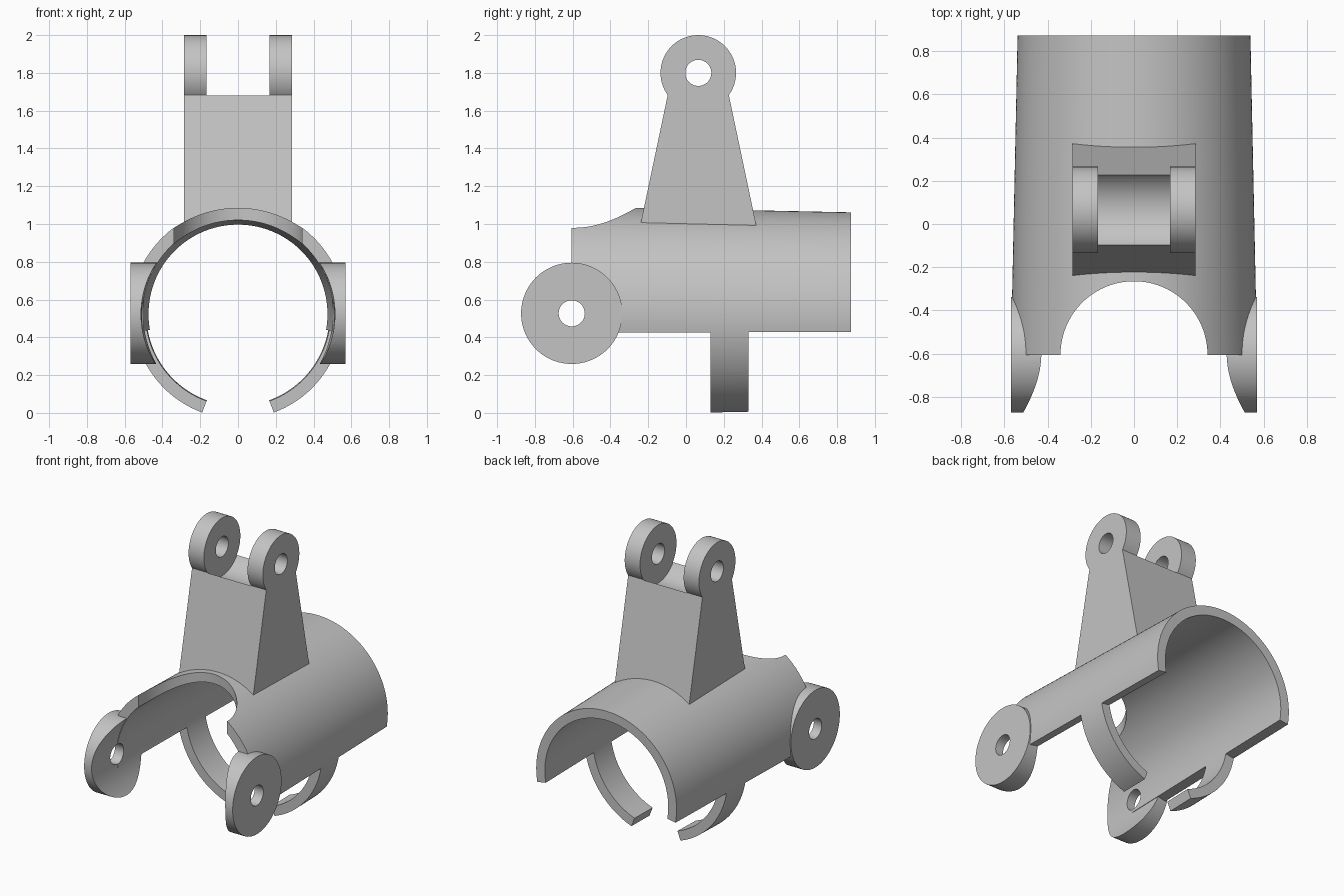
import bpy, bmesh
from math import sin, cos, radians, pi
from mathutils import Matrix

if "Cube" in bpy.data.objects:
    bpy.data.objects.remove(bpy.data.objects["Cube"])

AXIS_Z = 0.523            # height of the sleeve axis
WALL = 0.065
EAR_Y, EAR_Z, EAR_R = -0.605, 0.527, 0.268
LUG_Y, LUG_Z, LUG_R = 0.065, 1.8, 0.2
HOLE_R = 0.069

grey = bpy.data.materials.new("plain grey")
grey.use_nodes = True
grey.diffuse_color = (0.55, 0.55, 0.55, 1)
grey.node_tree.nodes["Principled BSDF"].inputs["Base Color"].default_value = (0.55, 0.55, 0.55, 1)


def outer_radius(y):
    return 0.557 - 0.021 * y


def make_object(name, bm):
    bmesh.ops.recalc_face_normals(bm, faces=bm.faces)
    mesh = bpy.data.meshes.new(name)
    bm.to_mesh(mesh)
    bm.free()
    obj = bpy.data.objects.new(name, mesh)
    bpy.context.collection.objects.link(obj)
    mesh.materials.append(grey)
    return obj


def cylinder(name, axis, centre, r1, r2, depth, segments=96):
    """Cylinder or cone along x, y or z; r1 is the end on the negative side."""
    turn = {"x": Matrix.Rotation(pi / 2, 4, "Y"),
            "y": Matrix.Rotation(-pi / 2, 4, "X"),
            "z": Matrix.Identity(4)}[axis]
    bm = bmesh.new()
    bmesh.ops.create_cone(bm, cap_ends=True, segments=segments, radius1=r1, radius2=r2,
                          depth=depth, matrix=Matrix.Translation(centre) @ turn)
    return make_object(name, bm)


def bore(offset):
    """Tapered cutter that follows the inside of the sleeve."""
    return cylinder("bore_cutter", "y", (0, 0, AXIS_Z), outer_radius(-1) - WALL + offset,
                    outer_radius(1) - WALL + offset, 2, 180)


def pin(y, z):
    return cylinder("pin_cutter", "x", (0, y, z), HOLE_R, HOLE_R, 3, 64)


def apply(obj, modifier):
    with bpy.context.temp_override(object=obj, active_object=obj, selected_objects=[obj]):
        bpy.ops.object.modifier_apply(modifier=modifier.name)


def cut(obj, *cutters):
    for cutter in cutters:
        mod = obj.modifiers.new("cut", "BOOLEAN")
        mod.operation = "DIFFERENCE"
        mod.solver = "EXACT"
        mod.object = cutter
        bpy.context.view_layer.update()
        apply(obj, mod)
        bpy.data.objects.remove(cutter)


# Tapered open sleeve with the two clip arms continuing below it
bm = bmesh.new()
stations = [-0.605, 0.13, 0.33, 0.873]
angles = list(range(-70, 251, 2))
grid = [[bm.verts.new((outer_radius(y) * cos(radians(a)), y,
                       AXIS_Z + outer_radius(y) * sin(radians(a)))) for a in angles]
        for y in stations]
for j in range(len(stations) - 1):
    for i, a in enumerate(angles[:-1]):
        if j == 1 or -10 <= a < 190:
            bm.faces.new((grid[j][i], grid[j][i + 1], grid[j + 1][i + 1], grid[j + 1][i]))
bmesh.ops.delete(bm, geom=[v for v in bm.verts if not v.link_faces], context="VERTS")
for f in bm.faces:
    c = f.calc_center_median()
    f.normal_update()
    if f.normal.x * c.x + f.normal.z * (c.z - AXIS_Z) < 0:
        f.normal_flip()
mesh = bpy.data.meshes.new("sleeve")
bm.to_mesh(mesh)
bm.free()
sleeve = bpy.data.objects.new("sleeve", mesh)
bpy.context.collection.objects.link(sleeve)
mesh.materials.append(grey)
shell = sleeve.modifiers.new("wall", "SOLIDIFY")
shell.thickness = WALL
shell.offset = -1
apply(sleeve, shell)

# Round notch in the front of the sleeve, and the pivot holes
cut(sleeve, cylinder("notch_cutter", "z", (0, EAR_Y, 1), 0.34, 0.34, 0.8, 128),
    pin(EAR_Y, EAR_Z))
parts = [sleeve]

# Pivot ears at both sides of the front, hollowed to follow the bore
for name, side in (("left_ear", 1), ("right_ear", -1)):
    ear = cylinder(name, "x", (side * 0.47, EAR_Y, EAR_Z), EAR_R, EAR_R, 0.2)
    cut(ear, bore(0.003), pin(EAR_Y, EAR_Z))
    parts.append(ear)

# Tapered bracket with a rounded top, split into two lugs
profile = [(LUG_Y - 0.316, 0.95), (LUG_Y + 0.316, 0.95)]
profile += [(LUG_Y + LUG_R * cos(radians(a)), LUG_Z + LUG_R * sin(radians(a)))
            for a in range(-36, 217, 4)]
bm = bmesh.new()
face = bm.faces.new([bm.verts.new((-0.285, y, z)) for y, z in profile])
side = bmesh.ops.extrude_face_region(bm, geom=[face], use_keep_orig=True)["geom"]
bmesh.ops.translate(bm, vec=(0.57, 0, 0),
                    verts=[g for g in side if isinstance(g, bmesh.types.BMVert)])
bracket = make_object("bracket", bm)
cut(bracket, bore(0.03),
    cylinder("slot_cutter", "x", (0, LUG_Y, LUG_Z), LUG_R + 0.002, LUG_R + 0.002, 0.335),
    pin(LUG_Y, LUG_Z))
parts.append(bracket)

# Smooth curved faces, keep the edges sharp
bpy.ops.object.select_all(action="DESELECT")
for part in parts:
    part.select_set(True)
bpy.context.view_layer.objects.active = sleeve
bpy.ops.object.shade_smooth_by_angle(angle=radians(25))
